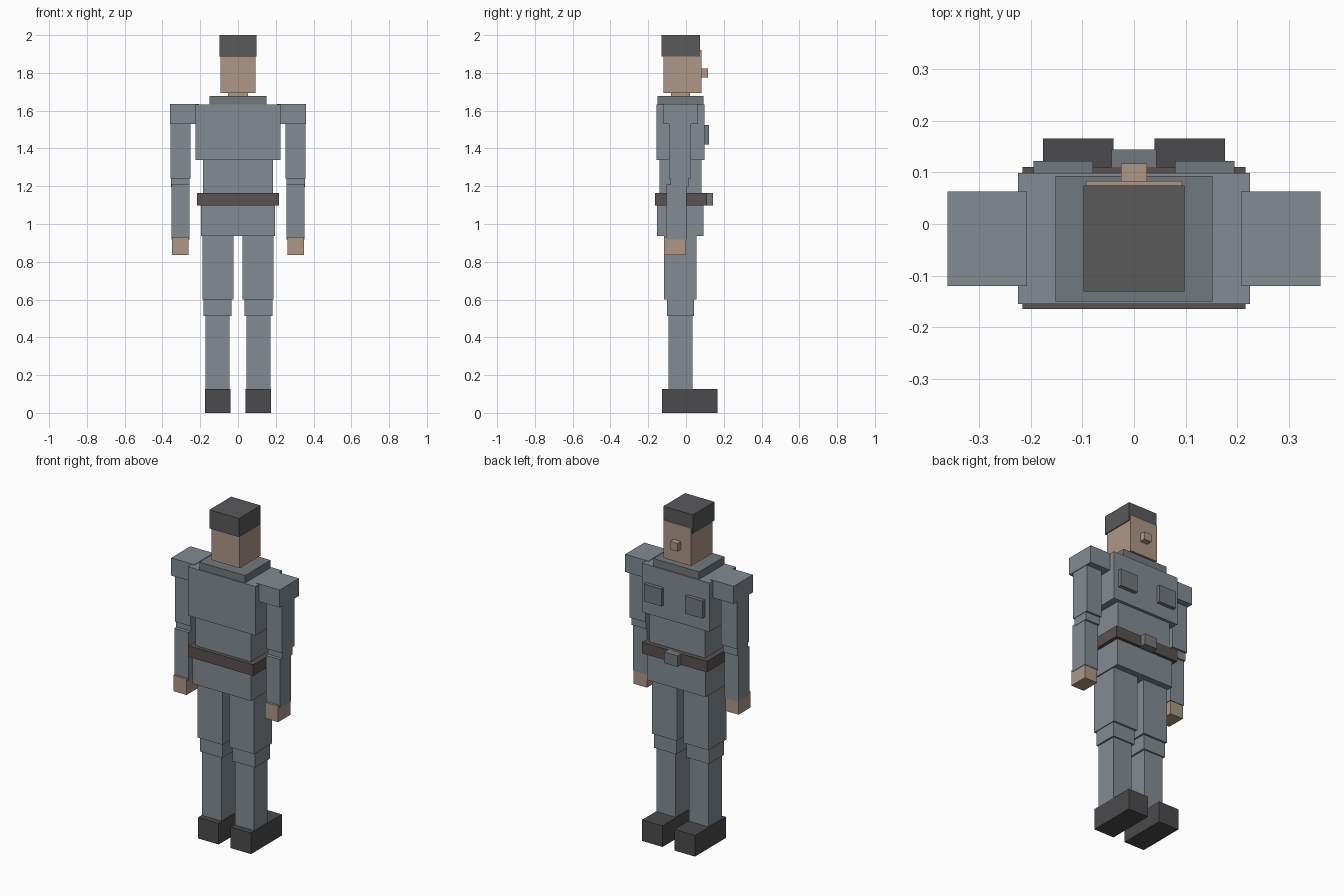
import bpy

def material(name, rgb):
    m = bpy.data.materials.new(name)
    m.diffuse_color = (*rgb, 1)
    return m

skin = material("skin", (0.42, 0.31, 0.24))
dark = material("dark_cloth", (0.10, 0.10, 0.105))
leather = material("leather", (0.10, 0.085, 0.08))
boot = material("boot_black", (0.07, 0.07, 0.075))
trim = material("trim", (0.17, 0.19, 0.205))
cloth = material("cloth", (0.23, 0.26, 0.29))

def box(name, x, y, z, mat=cloth):
    """Box spanning the given (min, max) range on each axis."""
    bpy.ops.mesh.primitive_cube_add(size=1)
    o = bpy.context.object
    o.name = name
    for v in o.data.vertices:
        v.co = [(r[0] + r[1]) / 2 + c * (r[1] - r[0])
                for r, c in zip((x, y, z), v.co)]
    o.data.materials.append(mat)
    return o

def centred(name, half, y, z, mat=cloth):
    return box(name, (-half, half), y, z, mat)

def pair(name, x, y, z, mat=cloth):
    box(name + "_right", x, y, z, mat)
    box(name + "_left", (-x[1], -x[0]), y, z, mat)

# Head
centred("cap", 0.098, (-0.131, 0.075), (1.888, 2.0), dark)
centred("head", 0.093, (-0.118, 0.083), (1.694, 1.92), skin)
centred("nose", 0.025, (0.07, 0.117), (1.776, 1.824), skin)
centred("neck", 0.052, (-0.08, 0.02), (1.65, 1.72), skin)

# Torso
centred("collar", 0.152, (-0.15, 0.093), (1.62, 1.678), trim)
centred("chest", 0.225, (-0.155, 0.099), (1.339, 1.633))
centred("abdomen", 0.184, (-0.141, 0.082), (1.15, 1.345))
centred("belt", 0.216, (-0.165, 0.11), (1.097, 1.164), leather)
centred("buckle", 0.044, (0.10, 0.144), (1.097, 1.164), trim)
centred("hips", 0.195, (-0.153, 0.092), (0.936, 1.11))
pair("chest_pocket", (0.079, 0.195), (0.09, 0.122), (1.42, 1.525), trim)

# Arms
pair("shoulder", (0.207, 0.361), (-0.12, 0.063), (1.53, 1.636))
pair("upper_arm", (0.252, 0.357), (-0.09, 0.026), (1.242, 1.54))
pair("elbow", (0.256, 0.354), (-0.082, 0.014), (1.195, 1.25))
pair("forearm", (0.257, 0.352), (-0.103, 0.003), (0.917, 1.208))
pair("hand", (0.261, 0.349), (-0.116, -0.001), (0.836, 0.932), skin)

# Legs
pair("thigh", (0.023, 0.188), (-0.116, 0.055), (0.6, 0.95))
pair("knee", (0.034, 0.183), (-0.101, 0.043), (0.512, 0.61))
pair("shin", (0.045, 0.173), (-0.093, 0.034), (0.12, 0.52))
pair("boot", (0.04, 0.176), (-0.127, 0.166), (0.0, 0.127), boot)
